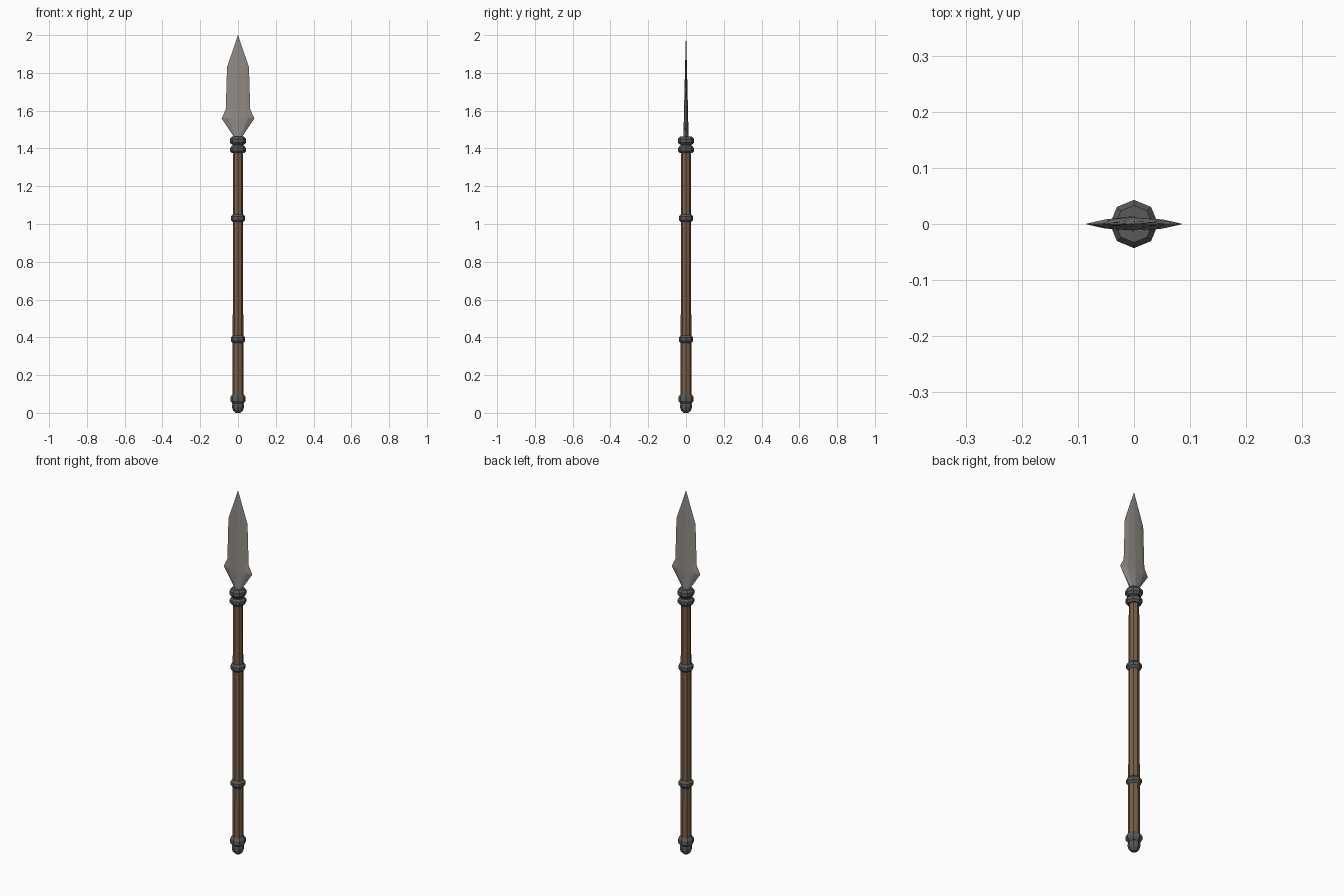
import bpy, bmesh, math

if "Cube" in bpy.data.objects:
    bpy.data.objects.remove(bpy.data.objects["Cube"])


def material(name, rgb):
    m = bpy.data.materials.new(name)
    m.diffuse_color = (*rgb, 1)
    m.use_nodes = True
    m.node_tree.nodes["Principled BSDF"].inputs["Base Color"].default_value = m.diffuse_color
    return m


WOOD = material("brown wood", (0.19, 0.115, 0.06))
STEEL = material("blade steel", (0.28, 0.255, 0.235))
IRON = material("dark iron", (0.10, 0.10, 0.10))


def finish(bm, name, mat):
    bmesh.ops.recalc_face_normals(bm, faces=bm.faces)
    me = bpy.data.meshes.new(name)
    bm.to_mesh(me)
    bm.free()
    me.materials.append(mat)
    ob = bpy.data.objects.new(name, me)
    bpy.context.collection.objects.link(ob)
    return ob


def loft(name, rings, mat):
    """Bridge closed loops of points and cap both ends."""
    bm = bmesh.new()
    loops = [[bm.verts.new(p) for p in ring] for ring in rings]
    n = len(loops[0])
    for a, b in zip(loops, loops[1:]):
        for i in range(n):
            j = (i + 1) % n
            bm.faces.new((a[i], a[j], b[j], b[i]))
    bm.faces.new(loops[0][::-1])
    bm.faces.new(loops[-1])
    return finish(bm, name, mat)


def lathe(name, profile, mat, sides=8):
    return loft(name, [[(r * math.cos(2 * math.pi * i / sides),
                         r * math.sin(2 * math.pi * i / sides), z)
                        for i in range(sides)] for r, z in profile], mat)


def band(name, z0, z1, r):
    c = (z1 - z0) * 0.28
    return lathe(name, [(r - 0.010, z0), (r, z0 + c), (r, z1 - c), (r - 0.010, z1)], IRON)


# Wooden shaft, slightly tapered
lathe("shaft", [(0.029, 0.05), (0.028, 0.39), (0.027, 1.02), (0.025, 1.40)], WOOD)

# Iron bands and the double collar under the blade
band("lower_band", 0.37, 0.41, 0.038)
band("upper_band", 1.01, 1.05, 0.038)
band("collar_lower", 1.375, 1.413, 0.042)
lathe("collar_neck", [(0.030, 1.40), (0.030, 1.43)], IRON)
band("collar_upper", 1.42, 1.462, 0.043)

# Butt cap with rounded end
band("butt_band", 0.05, 0.098, 0.040)
lathe("butt_cap", [(0.012, 0.0), (0.026, 0.012), (0.031, 0.028), (0.031, 0.042), (0.026, 0.055)], IRON)

# Blade: (z, edge half width, bevel half width, bevel depth, ridge depth)
sections = [(1.44, 0.008, 0.005, 0.009, 0.014),
            (1.56, 0.087, 0.052, 0.008, 0.0115),
            (1.605, 0.065, 0.042, 0.007, 0.0105),
            (1.83, 0.058, 0.036, 0.003, 0.005),
            (2.0, 0.0006, 0.0004, 0.0003, 0.0005)]
loft("blade", [[(w, 0, z), (b, d, z), (0, t, z), (-b, d, z),
                (-w, 0, z), (-b, -d, z), (0, -t, z), (b, -d, z)]
               for z, w, b, d, t in sections], STEEL)
